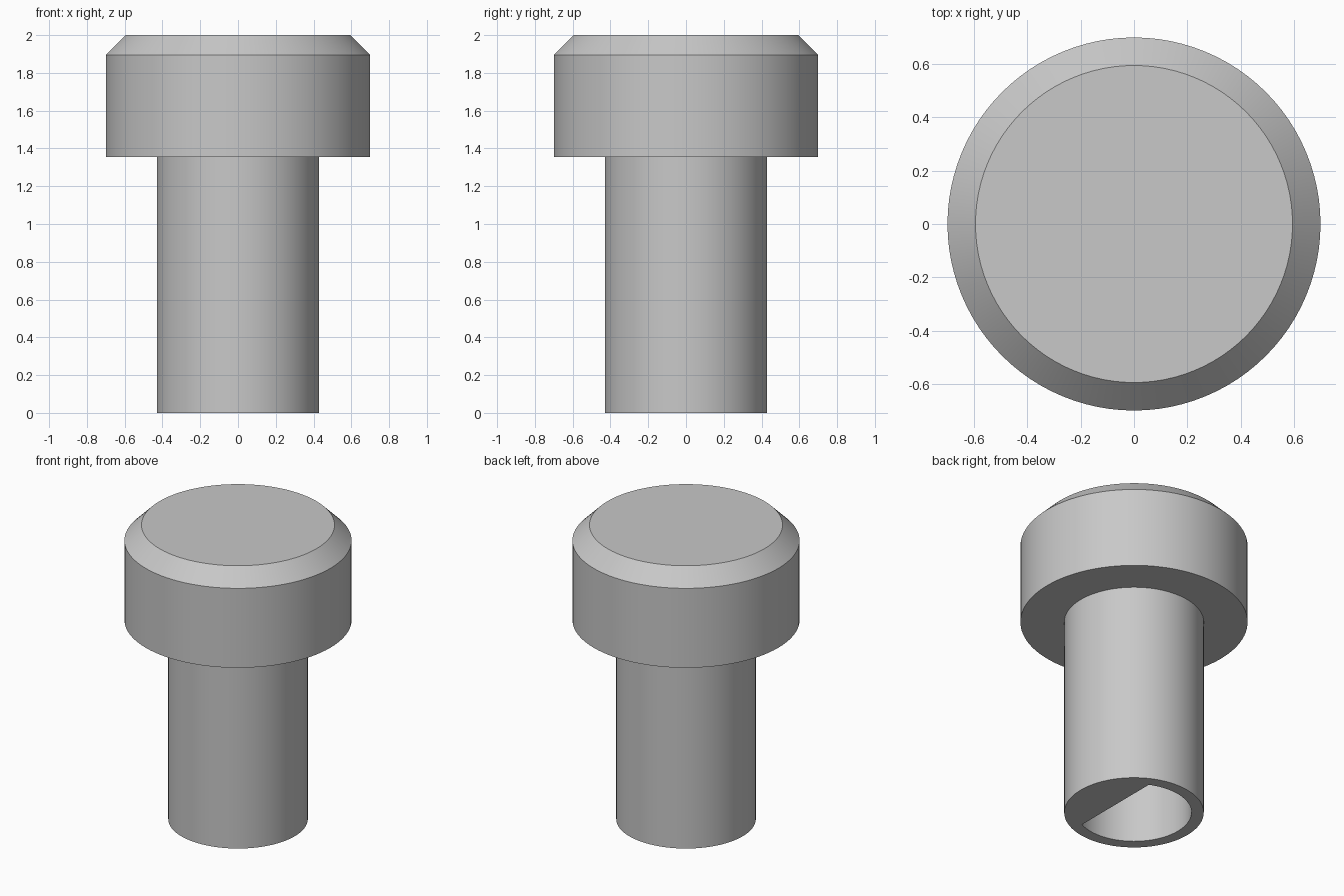
import bpy, bmesh, math

cube = bpy.data.objects.get("Cube")
if cube:
    bpy.data.objects.remove(cube, do_unlink=True)

SEGMENTS = 96

grey = bpy.data.materials.new("plain_grey")
grey.use_nodes = True
colour = (0.58, 0.58, 0.58, 1)
grey.diffuse_color = colour
grey.node_tree.nodes["Principled BSDF"].inputs["Base Color"].default_value = colour


def loft(name, loops):
    """Solid through stacked loops of points, capped at both ends."""
    bm = bmesh.new()
    rings = [[bm.verts.new(p) for p in loop] for loop in loops]
    for low, high in zip(rings, rings[1:]):
        for i in range(len(low)):
            j = (i + 1) % len(low)
            bm.faces.new((low[i], low[j], high[j], high[i]))
    bm.faces.new(reversed(rings[0]))
    bm.faces.new(rings[-1])
    mesh = bpy.data.meshes.new(name)
    bm.to_mesh(mesh)
    bm.free()
    mesh.materials.append(grey)
    obj = bpy.data.objects.new(name, mesh)
    bpy.context.collection.objects.link(obj)
    return obj


def arc(radius, z, start=0.0, sweep=2 * math.pi, closed=True):
    count = SEGMENTS if closed else SEGMENTS + 1
    return [(radius * math.cos(start + sweep * i / SEGMENTS),
             radius * math.sin(start + sweep * i / SEGMENTS), z)
            for i in range(count)]


def select_only(obj):
    bpy.ops.object.select_all(action='DESELECT')
    obj.select_set(True)
    bpy.context.view_layer.objects.active = obj


# Wide head with a chamfered top edge
head = loft("head", [arc(0.70, 1.355), arc(0.70, 1.895), arc(0.595, 2.0)])

# Round stem reaching up into the head
stem = loft("stem", [arc(0.43, 0), arc(0.43, 1.5)])

# D-shaped socket in the stem, flat wall on the +x side
bore, flat = 0.354, 0.15
a = math.acos(flat / bore)
socket = loft("socket_cutter",
              [arc(bore, z, a, 2 * math.pi - 2 * a, False) for z in (-0.1, 1.355)])
socket.hide_render = True
cut = stem.modifiers.new("socket", 'BOOLEAN')
cut.operation = 'DIFFERENCE'
cut.solver = 'EXACT'
cut.object = socket
select_only(stem)
bpy.ops.object.modifier_apply(modifier=cut.name)
bpy.data.objects.remove(socket, do_unlink=True)

# Smooth round walls, crisp rims
for part in (head, stem):
    select_only(part)
    bpy.ops.object.shade_smooth_by_angle(angle=math.radians(30))
